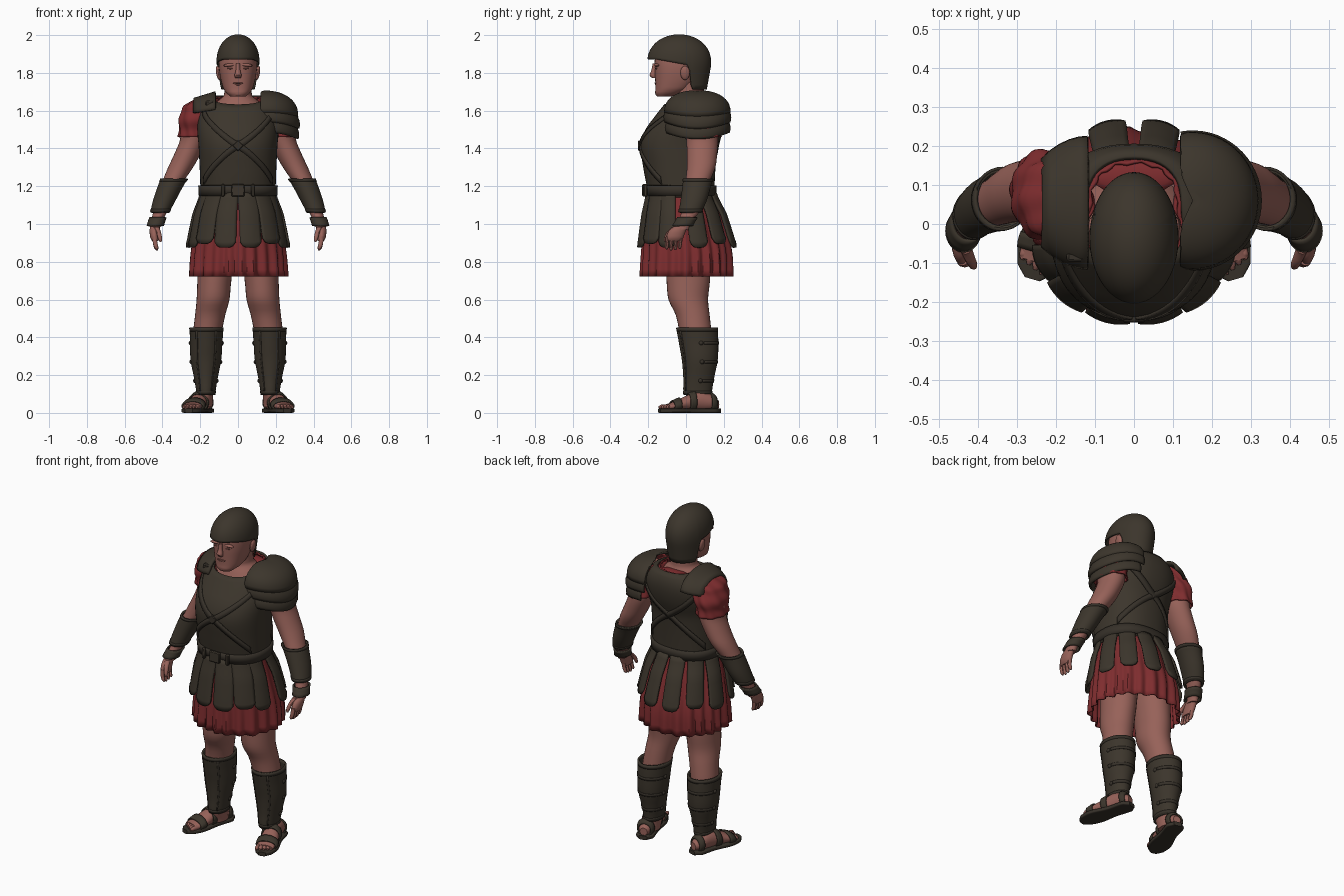
import bpy, bmesh, math
from math import sin, cos, pi, radians
from mathutils import Matrix, Vector

cube = bpy.data.objects.get("Cube")
if cube:
    bpy.data.objects.remove(cube)


def material(name, rgb):
    m = bpy.data.materials.new(name)
    m.use_nodes = True
    m.diffuse_color = (*rgb, 1)
    m.node_tree.nodes["Principled BSDF"].inputs["Base Color"].default_value = (*rgb, 1)
    return m


LEATHER = material("dark leather", (0.045, 0.036, 0.025))
STRAP = material("darker strap leather", (0.037, 0.03, 0.022))
RED = material("red cloth", (0.21, 0.026, 0.028))
SKIN = material("skin", (0.31, 0.122, 0.1))
LIP = material("shaded skin", (0.21, 0.078, 0.063))


def finish(name, bm, mat, thick=0, mirror=False, matrix=None):
    """Turn a bmesh into one object, or a left and right pair."""
    bmesh.ops.remove_doubles(bm, verts=bm.verts, dist=0.0002)
    if matrix:
        bm.transform(matrix)
    bmesh.ops.recalc_face_normals(bm, faces=bm.faces)
    for side in ("left_", "right_") if mirror else ("",):
        if side == "right_":
            bm.transform(Matrix.Scale(-1, 4, (1, 0, 0)))
            bmesh.ops.reverse_faces(bm, faces=bm.faces)
        me = bpy.data.meshes.new(side + name)
        bm.to_mesh(me)
        me.materials.append(mat)
        me.shade_smooth()
        me.set_sharp_from_angle(angle=radians(40))
        ob = bpy.data.objects.new(side + name, me)
        bpy.context.collection.objects.link(ob)
        if thick:
            mod = ob.modifiers.new("thickness", "SOLIDIFY")
            mod.thickness, mod.offset = thick, 0
    bm.free()


def grid(name, fn, nu, nv, mat, closed=False, cap=False, **kw):
    """Surface fn(u, v) sampled on a grid; u may wrap around."""
    bm = bmesh.new()
    cols = nu if closed else nu + 1
    rows = [[bm.verts.new(fn(i / nu, j / nv)) for i in range(cols)] for j in range(nv + 1)]
    for a, b in zip(rows, rows[1:]):
        for i in range(nu):
            k = (i + 1) % cols
            bm.faces.new((a[i], a[k], b[k], b[i]))
    if cap:
        bm.faces.new(rows[0])
        bm.faces.new(rows[-1])
    finish(name, bm, mat, **kw)


def ring_at(rings, z):
    """Smoothly interpolate (cx, cy, z, rx, ry) rings at a height."""
    n = len(rings)
    i = next((k for k in range(n - 2) if (z - rings[k][2]) * (z - rings[k + 1][2]) <= 0), n - 2)
    p = [rings[min(max(k, 0), n - 1)] for k in range(i - 1, i + 3)]
    f = (z - p[1][2]) / (p[2][2] - p[1][2])
    r = [b + f / 2 * (c - a + f * (2 * a - 5 * b + 4 * c - d + f * (3 * (b - c) + d - a)))
         for a, b, c, d in zip(*p)]
    r[2] = z
    return r


def surf(rings, z, a, grow=0, power=2):
    """Point on a loft; angle 0 is the front, pi/2 is +x."""
    cx, cy, z, rx, ry = ring_at(rings, z)
    s, c = sin(a), cos(a)
    e = 2 / power
    return Vector((cx + (rx + grow) * math.copysign(abs(s) ** e, s),
                   cy - (ry + grow) * math.copysign(abs(c) ** e, c), z))


def loft(name, rings, mat, z0=None, z1=None, grow=0, power=2, n=32, nv=20, cap=True, fold=None, dip=0, **kw):
    """Skin the rings from z0 to z1; dip lowers the front of the last edge."""
    z0 = rings[0][2] if z0 is None else z0
    z1 = rings[-1][2] if z1 is None else z1

    def fn(u, v):
        a = u * 2 * pi
        g = grow + (fold(a, v) if fold else 0)
        end = z1 - dip * max(0, cos(a)) ** 1.5
        return surf(rings, z0 + (end - z0) * v, a, g, power)
    grid(name, fn, n, nv, mat, closed=True, cap=cap, **kw)


def box(name, centre, size, mat, rot=0, **kw):
    bm = bmesh.new()
    bmesh.ops.create_cube(bm, size=1)
    bmesh.ops.scale(bm, verts=bm.verts, vec=size)
    bmesh.ops.bevel(bm, geom=bm.edges[:], offset=min(size) * 0.25, segments=1, affect="EDGES")
    finish(name, bm, mat, matrix=Matrix.Translation(centre) @ Matrix.Rotation(rot, 4, "Y"), **kw)


def ball(name, centre, size, mat, rot=0, **kw):
    bm = bmesh.new()
    bmesh.ops.create_uvsphere(bm, u_segments=16, v_segments=10, radius=1)
    bmesh.ops.scale(bm, verts=bm.verts, vec=size)
    finish(name, bm, mat, matrix=Matrix.Translation(centre) @ Matrix.Rotation(rot, 4, "Y"), **kw)


# Cuirass with crossed straps front and back
torso = [(0, -.025, 1.14, .192, .168), (0, -.035, 1.3, .197, .185), (0, -.037, 1.42, .203, .198),
         (0, -.01, 1.5, .21, .198), (0, .025, 1.58, .205, .175), (0, .045, 1.64, .175, .148),
         (0, .055, 1.675, .122, .115)]
loft("cuirass", torso, LEATHER, power=2.3, n=48, cap=False, thick=.012, dip=.045)
loft("tunic_collar", torso, RED, z0=1.55, z1=1.672, grow=-.014, power=2.3, n=48, cap=False, thick=.008, dip=.05,
     fold=lambda a, v: .004 * sin(13 * a))
ball("tunic_back_yoke", (0, .12, 1.65), (.11, .045, .018), RED)
ball("left_underarm_cloth", (.18, -.065, 1.485), (.03, .05, .045), RED)
for face, mid in (("front", 0), ("back", pi)):
    for tag, s in (("first", 1), ("second", -1)):
        def strap(u, v, s=s, mid=mid):
            return surf(torso, 1.6 - .37 * u + (v - .5) * .04, mid + s * (u - .5) * 2.1, .009, 2.3)
        grid(f"{face}_{tag}_cross_strap", strap, 28, 1, STRAP, thick=.009)
box("chest_buckle", (0, -.246, 1.415), (.042, .014, .042), STRAP, rot=pi / 4)

# Belt
loft("belt", torso, STRAP, z0=1.15, z1=1.205, grow=.009, power=2.3, nv=2, n=48, cap=False, thick=.016)
box("belt_buckle", (0, -.222, 1.178), (.07, .02, .065), LEATHER)
for i, x in enumerate((.08, -.08)):
    box(f"belt_loop_{i}", (x, -.214, 1.178), (.02, .02, .066), LEATHER)

# Pleated tunic skirt
skirt = [(0, -.025, 1.17, .185, .165), (0, -.01, 1.0, .218, .207), (0, .005, .86, .242, .231), (0, .005, .722, .25, .236)]
loft("tunic_skirt", skirt, RED, n=160, nv=12, cap=False, thick=.006,
     fold=lambda a, v: v * (.011 * sin(22 * a + sin(3 * a)) + .005 * sin(9 * a)))

# Hanging leather panels, with a gap at each hip and narrower behind
hang = [(0, -.025, 1.17, .195, .18), (0, -.01, 1.05, .235, .22), (0, .003, .87, .266, .256)]
for i, angle in enumerate((15, 42, 66, 105, 135, 165)):
    mid = radians(angle)
    drop = .02 * (i % 3 == 1)
    wide = .052 if angle < 60 else .043

    def panel(u, v):
        z = 1.165 - v * (.29 - drop)
        round_off = .03 * max(0, v - .85) / .15 * (2 * u - 1) ** 4
        centre = surf(hang, z, mid, .004 + .006 * (i % 2) * v)
        out = Vector((sin(mid) / .26, -cos(mid) / .25, 0)).normalized()
        side = Vector((-out.y, out.x, 0))
        half = wide + .006 * v
        p = centre + side * (2 * u - 1) * half - out * .012 * (2 * u - 1) ** 2
        return p + Vector((0, 0, round_off))
    grid(f"skirt_panel_{i}", panel, 8, 10, LEATHER, thick=.012, mirror=True)

# Arms, sleeves, bracers and cuffs
arm = [(.19, .06, 1.63, .06, .08), (.23, .075, 1.55, .075, .088), (.236, .085, 1.45, .07, .084),
       (.268, .085, 1.37, .069, .08), (.304, .08, 1.3, .066, .075), (.348, .06, 1.22, .055, .063),
       (.388, .042, 1.13, .046, .056), (.417, .017, 1.05, .035, .045), (.435, -.012, 1.0, .028, .036),
       (.44, -.025, .97, .026, .04)]
loft("arm", arm, SKIN, nv=32, mirror=True)
loft("bracer", arm, LEATHER, z0=1.238, z1=1.06, grow=.009, nv=8, cap=False, thick=.01, mirror=True)
for j, z in enumerate((1.232, 1.072)):
    loft(f"bracer_rim_{j}", arm, STRAP, z0=z + .007, z1=z - .007, grow=.013, nv=1, cap=False, thick=.007, mirror=True)
loft("wrist_cuff", arm, LEATHER, z0=1.035, z1=.99, grow=.009, nv=3, cap=False, thick=.009, mirror=True,
     fold=lambda a, v: .006 * v)
sleeve = [(.16, .055, 1.665, .05, .08), (.2, .065, 1.62, .085, .105), (.228, .075, 1.54, .08, .11),
          (.235, .08, 1.46, .074, .098)]
loft("sleeve", sleeve, RED, n=64, cap=False, thick=.008, mirror=True,
     fold=lambda a, v: .004 * sin(8 * a + 7 * v) + .004 * sin(14 * v))

# Hands with fingers and thumb
palm = [(.438, -.02, 1.0, .025, .032), (.443, -.045, .965, .025, .045), (.442, -.06, .925, .022, .045),
        (.438, -.063, .91, .016, .038)]
loft("palm", palm, SKIN, n=20, nv=10, mirror=True)
for j in range(4):
    y = -.096 + j * .023
    tip = .857 + .007 * abs(j - 1.3)
    finger = [(.44, y, .935, .013, .011), (.439, y - .004, .9, .0125, .01), (.432, y - .006, tip + .008, .011, .009),
              (.429, y - .006, tip, .004, .004)]
    loft(f"finger_{j}", finger, SKIN, n=10, nv=8, mirror=True)
thumb = [(.432, -.062, .985, .016, .015), (.42, -.09, .955, .013, .014), (.412, -.106, .92, .011, .011),
         (.41, -.109, .905, .005, .005)]
loft("thumb", thumb, SKIN, n=10, nv=8, mirror=True)


# Layered shoulder guard on the left
def guard_top(u, v):
    a, b = radians(115) * (2 * u - 1), v * pi / 2
    return (max(.124, .15 + .163 * sin(b) * cos(a)), .06 + .17 * sin(b) * sin(a),
            1.57 + .13 * cos(b) ** .85 + .02 * sin(a) ** 2 * v)


grid("shoulder_guard_top", guard_top, 36, 12, LEATHER, thick=.012)
for j, z in enumerate((1.585, 1.53)):
    def lame(u, v):
        a = radians(100 - 8 * j) * (2 * u - 1)
        r = .151 + .022 * sin(v * 2.2) - .004 * j
        return (.15 + r * cos(a), .06 + (r + .002) * sin(a), z - .08 * v + .035 * sin(a) ** 2)
    grid(f"shoulder_guard_lame_{j}", lame, 32, 6, LEATHER, thick=.01)


# Plain shoulder strap on the right, hugging the shoulder
def shoulder_strap(u, v):
    a = pi * (.04 + .92 * u)
    return (-.118 - .115 * v, .055 - (.165 - .055 * v * v) * cos(a), 1.585 + (.11 - .02 * v) * sin(a) ** .8 - .015 * v)


grid("right_shoulder_strap", shoulder_strap, 20, 5, LEATHER, thick=.016)
box("shoulder_buckle", (-.145, -.085, 1.638), (.055, .025, .03), STRAP)

# Neck and head
neck = [(0, .015, 1.6, .15, .11), (0, .02, 1.645, .115, .095), (0, .02, 1.68, .075, .078), (0, .01, 1.8, .07, .08)]
loft("neck", neck, SKIN)
head = [(0, -.115, 1.675, .04, .038), (0, -.095, 1.69, .06, .068), (0, -.07, 1.715, .077, .092),
        (0, -.05, 1.76, .09, .113), (0, -.04, 1.81, .099, .125), (0, -.035, 1.86, .1, .131),
        (0, -.035, 1.92, .09, .125)]
loft("head", head, SKIN, power=2.3, n=40, nv=28)
nose = [(0, -.165, 1.85, .011, .012), (0, -.17, 1.815, .012, .013), (0, -.175, 1.785, .019, .018),
        (0, -.166, 1.772, .014, .012)]
loft("nose", nose, SKIN, n=14, nv=10)
ball("chin", (0, -.143, 1.692), (.034, .02, .018), SKIN)
ball("upper_lip", (0, -.16, 1.746), (.028, .008, .004), LIP)
ball("lower_lip", (0, -.156, 1.738), (.024, .009, .005), SKIN)
ball("brow", (.042, -.154, 1.842), (.036, .014, .009), SKIN, rot=.1, mirror=True)
ball("eye", (.04, -.157, 1.823), (.016, .007, .004), LIP, mirror=True)
ball("ear", (.104, -.005, 1.8), (.012, .025, .038), SKIN, rot=.15, mirror=True)


# Close-fitting helmet with a neck guard behind the ears
def helmet(u, v):
    a = u * 2 * pi
    k = min(1, max(0, (-.28 - cos(a)) / .2))
    low = 1.872 - .03 * min(1, max(0, .75 - cos(a))) - .13 * k * k * (3 - 2 * k)
    z = low + (2.0 - low) * (1 - (1 - v) ** 2)
    h = max(0, (z - 1.855) / .145)
    r = max(0, 1 - h ** 2.2) ** .5
    tuck = max(0, 1.84 - z)
    return ((.11 * r - .1 * tuck) * sin(a), -.036 - (.165 - .18 * tuck) * r * cos(a), z)


grid("helmet", helmet, 72, 22, LEATHER, closed=True, thick=.008)

# Legs and greaves
thigh = [(.11, .01, .92, .1, .12), (.125, .012, .7, .09, .115), (.132, .012, .6, .087, .105),
         (.147, .035, .52, .08, .09), (.162, .05, .42, .076, .085)]
loft("thigh", thigh, SKIN, mirror=True)
shin = [(.167, .058, .46, .085, .105), (.168, .066, .38, .081, .1), (.17, .073, .28, .076, .09),
        (.17, .067, .18, .057, .076), (.17, .062, .1, .045, .07), (.17, .075, .03, .042, .06)]
loft("ankle", shin, SKIN, z0=.2, z1=.03, grow=-.006, mirror=True)
loft("greave", shin, LEATHER, z0=.452, z1=.095, n=36, cap=False, thick=.01, mirror=True)
for j, z in enumerate((.44, .108)):
    loft(f"greave_band_{j}", shin, STRAP, z0=z + .009, z1=z - .009, grow=.003, nv=1, cap=False, thick=.007, mirror=True)
for j, a in enumerate((-35, 35)):
    def ridge(u, v):
        return surf(shin, .435 - .32 * u, radians(a + 7 * (v - .5)), .005)
    grid(f"greave_ridge_{j}", ridge, 12, 1, STRAP, thick=.006, mirror=True)
for j in range(3):
    def back_tie(u, v):
        return surf(shin, .37 - .1 * j + .016 * (v - .5), pi + 2.6 * (u - .5), .005)
    grid(f"greave_tie_{j}", back_tie, 16, 1, STRAP, thick=.006, mirror=True)
    for tag, a in (("outer", 1.7), ("inner", -1.7)):
        ball(f"greave_{tag}_stud_{j}", surf(shin, .37 - .1 * j, a, .003), (.01, .012, .012), STRAP, mirror=True)

# Feet and sandals, lofted heel to toe and turned outward
to_foot = Matrix.Translation((.168, .17, 0)) @ Matrix.Rotation(radians(16), 4, "Z") @ Matrix.Rotation(pi / 2, 4, "X")
foot = [(0, .045, 0, .022, .022), (0, .055, .03, .04, .04), (0, .062, .1, .043, .052), (0, .053, .17, .048, .04),
        (.003, .04, .23, .054, .026), (.003, .032, .28, .047, .016)]
loft("foot", foot, SKIN, nv=18, mirror=True, matrix=to_foot)
sole = [(0, .012, -.01, .024, .012), (0, .012, .02, .05, .012), (0, .012, .12, .049, .012),
        (.003, .012, .23, .062, .012), (.003, .012, .3, .047, .012), (.003, .012, .325, .02, .012)]
loft("sandal_sole", sole, STRAP, power=5, nv=24, mirror=True, matrix=to_foot)
for j in range(5):
    x, end = -.036 + .0195 * j, .316 - .008 * j
    toe = [(x, .033, .26, .012, .012), (x, .033, end - .012, .011, .011), (x, .03, end, .005, .006)]
    loft(f"toe_{j}", toe, SKIN, n=10, nv=8, mirror=True, matrix=to_foot)
for j, (a, b) in enumerate(((.015, .045), (.13, .165), (.215, .255))):
    loft(f"sandal_strap_{j}", foot, LEATHER, z0=a, z1=b, grow=.006, nv=3, cap=False, thick=.008, mirror=True, matrix=to_foot)
